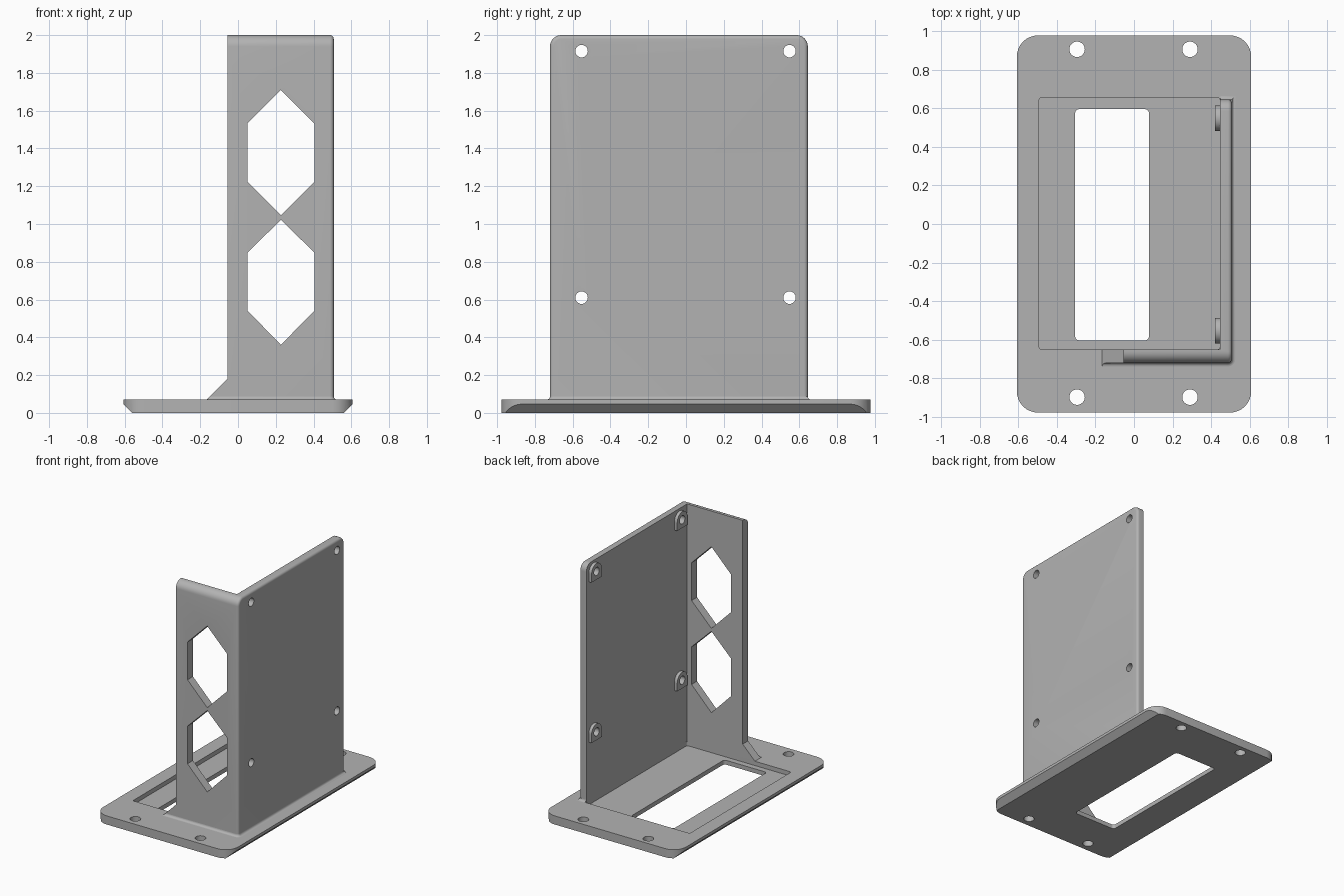
import bpy, bmesh
from math import sin, cos, pi

cube = bpy.data.objects.get("Cube")
if cube:
    bpy.data.objects.remove(cube, do_unlink=True)

grey = bpy.data.materials.new("plain grey")
grey.use_nodes = True
grey.diffuse_color = (0.45, 0.45, 0.45, 1)
grey.node_tree.nodes["Principled BSDF"].inputs["Base Color"].default_value = grey.diffuse_color


def finish(name, bm):
    bmesh.ops.recalc_face_normals(bm, faces=bm.faces)
    mesh = bpy.data.meshes.new(name)
    bm.to_mesh(mesh)
    bm.free()
    mesh.materials.append(grey)
    obj = bpy.data.objects.new(name, mesh)
    bpy.context.collection.objects.link(obj)
    return obj


def loft(name, rings):
    """Skin matching rings of points and cap both ends."""
    bm = bmesh.new()
    rows = [[bm.verts.new(p) for p in ring] for ring in rings]
    n = len(rows[0])
    for a, b in zip(rows, rows[1:]):
        for i in range(n):
            j = (i + 1) % n
            bm.faces.new((a[i], a[j], b[j], b[i]))
    bm.faces.new(rows[0])
    bm.faces.new(rows[-1])
    return finish(name, bm)


def place(axis, u, v, w):
    return {"x": (w, u, v), "y": (u, w, v), "z": (u, v, w)}[axis]


def prism(name, pts, axis, lo, hi):
    return loft(name, [[place(axis, u, v, w) for u, v in pts] for w in (lo, hi)])


def arc(u, v, r, start, end, steps=8):
    angles = [start + (end - start) * i / steps for i in range(steps + 1)]
    return [(u + r * cos(a), v + r * sin(a)) for a in angles]


def rounded(u0, v0, u1, v1, r):
    return (arc(u1 - r, v1 - r, r, 0, pi / 2) + arc(u0 + r, v1 - r, r, pi / 2, pi)
            + arc(u0 + r, v0 + r, r, pi, 1.5 * pi) + arc(u1 - r, v0 + r, r, 1.5 * pi, 2 * pi))


def circle(u, v, r):
    return arc(u, v, r, 0, 2 * pi, 32)[:-1]


def cut(obj, pts, axis, lo, hi):
    tool = prism("cutter", pts, axis, lo, hi)
    tool.hide_render = True
    mod = obj.modifiers.new("cut", "BOOLEAN")
    mod.operation, mod.solver, mod.object = "DIFFERENCE", "EXACT", tool
    bpy.context.view_layer.objects.active = obj
    bpy.ops.object.modifier_apply(modifier=mod.name)
    bpy.data.objects.remove(tool, do_unlink=True)


TOP = 0.07                                     # top of the base plate
INNER_X, OUTER_X = 0.445, 0.507                # side wall
FRONT, INNER_Y, BACK = -0.72, -0.65, 0.645     # front wall and rear end
END_X, TOE_X = -0.055, -0.165                  # free end of front wall, gusset toe

# Base plate with bevelled undersides, pocket, window and screw holes
base = prism("base_plate", rounded(-0.607, -0.977, 0.607, 0.977, 0.11), "z", 0, TOP)
for s in (-1, 1):
    cut(base, [(s * 0.555, -0.005), (s * 0.7, -0.005), (s * 0.7, 0.14)], "y", -1.2, 1.2)
cut(base, rounded(-0.492, INNER_Y, INNER_X, 0.655, 0.015), "z", 0.035, 0.2)
cut(base, rounded(-0.305, -0.603, 0.078, 0.595, 0.022), "z", -0.1, 0.2)
for x in (-0.295, 0.29):
    for y in (-0.897, 0.905):
        cut(base, circle(x, y, 0.04), "z", -0.1, 0.2)

# L-shaped wall: a solid with rounded top corners and softened outer side
profile = ([(FRONT, TOP), (BACK, TOP)]
           + arc(BACK - 0.06, 1.94, 0.06, 0, pi / 2)
           + arc(FRONT + 0.06, 1.94, 0.06, pi / 2, pi))
rings = []
for i in range(6):
    a = i / 5 * pi / 2
    inset = 0.02 * (1 - cos(a))
    r = 0.06 - inset
    x = OUTER_X - 0.02 + 0.02 * sin(a)
    outline = ([(FRONT + inset, TOP), (BACK - inset, TOP)]
               + arc(BACK - 0.06, 1.94, r, 0, pi / 2)
               + arc(FRONT + 0.06, 1.94, r, pi / 2, pi))
    rings.append([place("x", u, v, x) for u, v in outline])
wall = loft("corner_wall", [[place("x", u, v, END_X) for u, v in profile]] + rings)
cut(wall, [(-1, INNER_Y), (INNER_X, INNER_Y), (INNER_X, 1), (-1, 1)], "z", -0.5, 3)

# Two elongated hexagonal openings in the front wall
for low, high, side_low, side_high in ((0.36, 1.022, 0.542, 0.848), (1.046, 1.71, 1.225, 1.532)):
    cut(wall, [(0.227, low), (0.405, side_low), (0.405, side_high),
               (0.227, high), (0.05, side_high), (0.05, side_low)], "y", -1, -0.4)

# Mounting holes with raised arched bosses inside
bosses = []
for y, y_name in ((-0.553, "front"), (0.548, "rear")):
    for z, z_name in ((0.61, "lower"), (1.915, "upper")):
        shape = arc(y, z, 0.066, 0, pi, 16) + [(y - 0.066, z - 0.066), (y + 0.066, z - 0.066)]
        boss = prism(f"{y_name}_{z_name}_boss", shape, "x", 0.42, INNER_X + 0.005)
        for part in (wall, boss):
            cut(part, circle(y, z, 0.033), "x", 0.3, 0.7)
        bosses.append(boss)

# Gusset at the foot of the front wall
gusset = prism("gusset", [(TOE_X, TOP), (END_X, TOP), (END_X, TOP - TOE_X + END_X)],
               "y", FRONT, INNER_Y)


# Concave fillet around the outer foot of the wall
def foot(t):
    r = 0.018
    d, z = r * (1 - sin(t)), TOP + r * (1 - cos(t))
    toe = TOE_X + z - TOP
    corner = arc(OUTER_X - 0.02, FRONT + 0.02, 0.02 + d, -pi / 2, 0, 5)
    pts = [(toe, INNER_Y - 0.003), (toe, FRONT - d)] + corner + [
        (OUTER_X + d, BACK + d), (INNER_X + 0.003, BACK + d), (INNER_X + 0.003, INNER_Y - 0.003)]
    return [(x, y, z) for x, y in pts]


fillet = loft("wall_foot_fillet", [foot(i / 5 * pi / 2) for i in range(6)])

# Smooth the rounded edges, keep the corners crisp
bpy.ops.object.select_all(action="DESELECT")
for obj in [base, wall, gusset, fillet] + bosses:
    obj.select_set(True)
bpy.context.view_layer.objects.active = wall
bpy.ops.object.shade_smooth_by_angle(angle=0.5)
